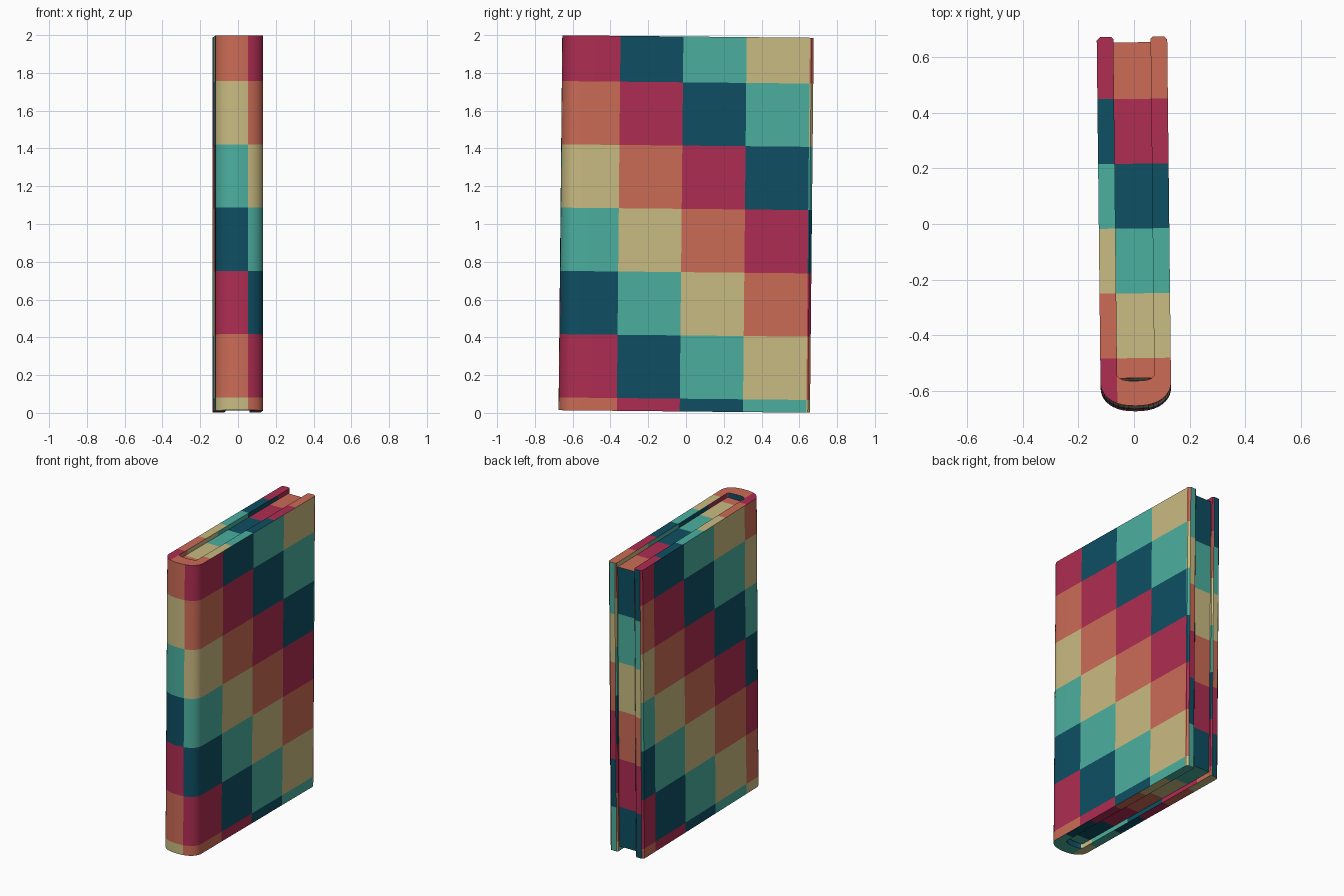
import bpy, bmesh, math
from mathutils import Vector, Matrix

if "Cube" in bpy.data.objects:
    bpy.data.objects.remove(bpy.data.objects["Cube"])

# Palette in pattern order
PALETTE = [("crimson", (0.42, 0.026, 0.084)), ("dark_teal", (0.0044, 0.078, 0.125)),
           ("turquoise", (0.07, 0.43, 0.347)), ("sand", (0.584, 0.497, 0.223)),
           ("orange", (0.597, 0.147, 0.093))]
mats = []
for name, rgb in PALETTE:
    m = bpy.data.materials.new(name)
    m.diffuse_color = (*rgb, 1)
    m.use_nodes = True
    m.node_tree.nodes["Principled BSDF"].inputs["Base Color"].default_value = m.diffuse_color
    mats.append(m)

# Size of the book, centred on its own origin
W, D, H = 0.127, 0.665, 0.9925      # half width, half depth, half height
WI = 0.067                          # half thickness of the pages

# Lines where the patchwork changes colour
ROWS = [0.75, 0.415, 0.08, -0.255, -0.59, -0.925]     # sides and spine
BACK_ROWS = [0.64, 0.307, -0.027, -0.36, -0.69]       # page edges at the back
RIGHT_Y = [-0.358, -0.025, 0.31, 0.645]
LEFT_Y = [0.53, 0.2, -0.13, -0.47]
TOP_Y = [-0.493 + 0.2335 * k for k in range(5)]
FRONT_X = 0.045


def colour(c, n):
    """Pattern index from position and direction of a face."""
    row = sum(c.z < z for z in ROWS)
    if abs(n.z) > 0.7:                                  # top and bottom edges
        k = sum(c.y > y for y in TOP_Y)
        start = 4 if n.z > 0 else 2
        return start - k + (1 if c.x < -WI else 0)
    if n.y > 0.75:                                      # back edges
        return sum(c.z < z for z in BACK_ROWS) + (2 if c.x > WI else 1)
    if c.x > FRONT_X:                                   # right side
        return sum(c.y > y for y in RIGHT_Y) - row
    return sum(c.y < y for y in LEFT_Y) - row           # spine and left side


def finish(name, bm):
    """Cut the patchwork lines, colour the cells and give the book its slight lean."""
    bmesh.ops.recalc_face_normals(bm, faces=bm.faces[:])
    cuts = [((0, 0, z), (0, 0, 1)) for z in ROWS + BACK_ROWS]
    cuts += [((0, y, 0), (0, 1, 0)) for y in RIGHT_Y + LEFT_Y + TOP_Y]
    cuts += [((x, 0, 0), (1, 0, 0)) for x in (FRONT_X, -WI)]
    for co, no in cuts:
        bmesh.ops.bisect_plane(bm, geom=bm.verts[:] + bm.edges[:] + bm.faces[:],
                               dist=1e-5, plane_co=Vector(co), plane_no=Vector(no))
    bm.normal_update()
    for f in bm.faces:
        f.material_index = colour(f.calc_center_median(), f.normal) % 5
    lean = Matrix.Translation((0, 0, 1)) @ Matrix.Rotation(0.011, 4, 'Z') @ Matrix.Rotation(-0.010, 4, 'X')
    bm.transform(lean)
    me = bpy.data.meshes.new(name)
    bm.to_mesh(me)
    bm.free()
    for m in mats:
        me.materials.append(m)
    ob = bpy.data.objects.new(name, me)
    bpy.context.collection.objects.link(ob)
    bpy.ops.object.select_all(action='DESELECT')
    ob.select_set(True)
    bpy.context.view_layer.objects.active = ob
    bpy.ops.object.shade_smooth_by_angle(angle=math.radians(30))


# Cover: U-shaped section with a rounded spine, as outer/inner point pairs
half = [((-W + 0.012, D), (-WI - 0.008, D)), ((-W, D - 0.012), (-WI, D - 0.008))]
STEPS = 10
for i in range(STEPS + 1):
    a = math.pi / 2 * i / STEPS
    c, s = max(math.cos(a), 0) if i < STEPS else 0, math.sin(a)
    half.append(((-W * c ** 0.85, -0.58 - (D - 0.58) * s ** 0.95),
                 (-WI * c ** 0.6, -0.55 - 0.025 * s)))
pairs = half + [tuple((-p[0], p[1]) for p in pr) for pr in reversed(half[:-1])]

bm = bmesh.new()
rings = []
for outer, inner in pairs:
    rings.append([bm.verts.new((*outer, -H)), bm.verts.new((*outer, H)),
                  bm.verts.new((*inner, H)), bm.verts.new((*inner, -H))])
for r, q in zip(rings, rings[1:]):
    for k in range(4):
        j = (k + 1) % 4
        bm.faces.new((r[k], r[j], q[j], q[k]))
bm.faces.new(rings[0])
bm.faces.new(rings[-1])
finish("book_cover", bm)

# Page block, set back a little inside the cover
bm = bmesh.new()
y0, y1, inset = -0.565, 0.645, 0.03
bmesh.ops.create_cube(bm, size=2)
for v in bm.verts:
    v.co = (v.co.x * WI, y1 if v.co.y > 0 else y0, v.co.z * (H - inset))
finish("page_block", bm)
